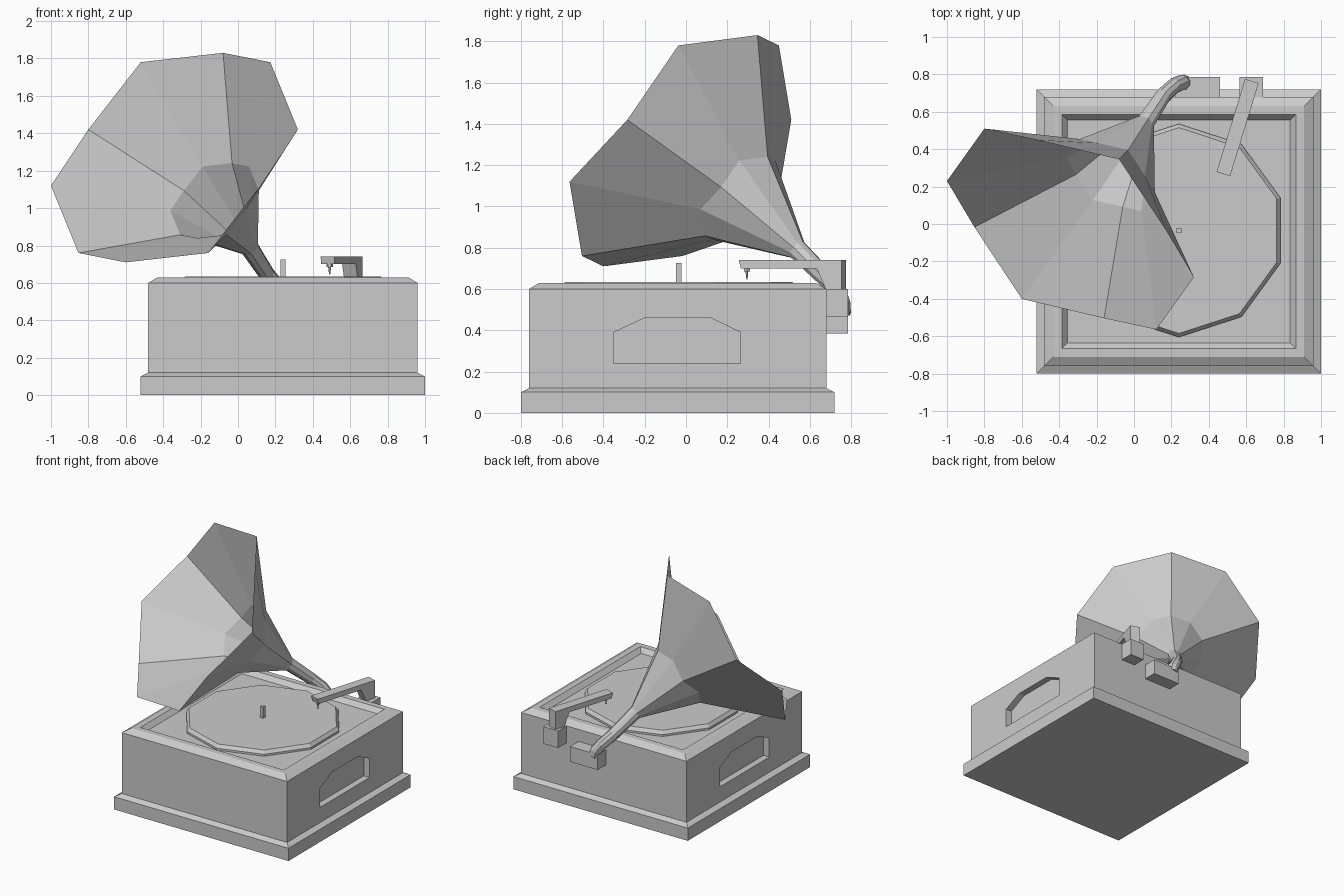
import bpy, bmesh, math
from mathutils import Vector, Matrix

if "Cube" in bpy.data.objects:
    bpy.data.objects.remove(bpy.data.objects["Cube"])


def loft(name, rings, caps=(True, True)):
    """Join successive point rings with quads and optional end caps."""
    bm = bmesh.new()
    vs = [[bm.verts.new(p) for p in r] for r in rings]
    n = len(vs[0])
    for a, b in zip(vs, vs[1:]):
        for i in range(n):
            j = (i + 1) % n
            bm.faces.new((a[i], a[j], b[j], b[i]))
    if caps[0]:
        bm.faces.new(vs[0][::-1])
    if caps[1]:
        bm.faces.new(vs[-1])
    bmesh.ops.recalc_face_normals(bm, faces=bm.faces)
    me = bpy.data.meshes.new(name)
    bm.to_mesh(me)
    bm.free()
    ob = bpy.data.objects.new(name, me)
    bpy.context.collection.objects.link(ob)
    return ob


def polygon(cx, cy, z, r, n, start):
    return [(cx + r * math.cos(start + math.tau * i / n),
             cy + r * math.sin(start + math.tau * i / n), z) for i in range(n)]


def square(h, z, cx=0.24, cy=-0.04):
    return polygon(cx, cy, z, h * math.sqrt(2), 4, math.pi / 4)


def box(name, x0, x1, y0, y1, z0, z1):
    return loft(name, [[(x0, y0, z), (x1, y0, z), (x1, y1, z), (x0, y1, z)]
                       for z in (z0, z1)])


# Case: plinth, body, bevelled rim and sunken deck
case = loft("case", [square(h, z) for h, z in (
    (.76, 0), (.76, .1), (.72, .12), (.72, .6), (.67, .63), (.625, .63), (.595, .595))])

# Recessed panels on both sides
panel = [(-.35, .24), (.265, .24), (.265, .39), (.12, .46), (-.2, .46), (-.35, .39)]
for side in (-1, 1):
    xs = [0.24 + side * d for d in (.67, .8)]
    cutter = loft("panel_cutter", [[(x, y, z) for y, z in panel] for x in xs])
    cutter.hide_render = True
    mod = case.modifiers.new("panel", 'BOOLEAN')
    mod.operation, mod.solver, mod.object = 'DIFFERENCE', 'EXACT', cutter
    bpy.context.view_layer.objects.active = case
    bpy.ops.object.modifier_apply(modifier=mod.name)
    bpy.data.objects.remove(cutter)

# Turntable and spindle
loft("turntable", [polygon(.24, -.035, z, r, 10, math.pi / 2)
                   for z, r in ((.59, .57), (.61, .57), (.635, .55))])
box("spindle", .227, .253, -.048, -.022, .63, .725)

# Rear brackets
box("tonearm_bracket", .565, .69, .675, .785, .465, .6)
box("horn_bracket", .22, .46, .675, .785, .385, .505)

# Tonearm and needle
arm = [(0, .74), (.52, .74), (.52, .6), (.44, .6), (.395, .7), (.01, .7)]
place = Matrix.Translation((.478, .267, 0)) @ Matrix.Rotation(math.radians(-17), 4, 'Z')
loft("tonearm", [[place @ Vector((x, y, z)) for y, z in arm] for x in (-.038, .038)])
loft("needle", [polygon(.49, .295, z, r, 6, 0)
                for z, r in ((.645, .003), (.685, .008), (.685, .017), (.705, .017))])

# Horn: ten-sided flare, half of the mouth mirrored through its centre
half = [Vector(p) for p in ((-.46, .537, .15), (-.66, .257, -.15), (-.513, .01, -.51),
                            (-.26, -.373, -.56), (.18, -.477, -.51))]
mouth = half + [-p for p in half]
path = [Vector(p) for p in ((-.34, -.027, 1.27), (-.125, .262, 1.04), (.06, .54, .79),
                            (.155, .685, .645), (.215, .74, .575), (.255, .757, .52),
                            (.265, .757, .48))]
scale = [1, .358, .07, .06, .058, .058, .058]
axis = (path[2] - path[0]).normalized()
rings = []
for i, (c, s) in enumerate(zip(path, scale)):
    turn = Matrix.Identity(3)
    if i > 2:
        tangent = path[min(i + 1, len(path) - 1)] - path[i - 1]
        turn = axis.rotation_difference(tangent.normalized()).to_matrix()
    rings.append([c + turn @ (p * s) for p in mouth])
loft("horn", rings, (False, True))
